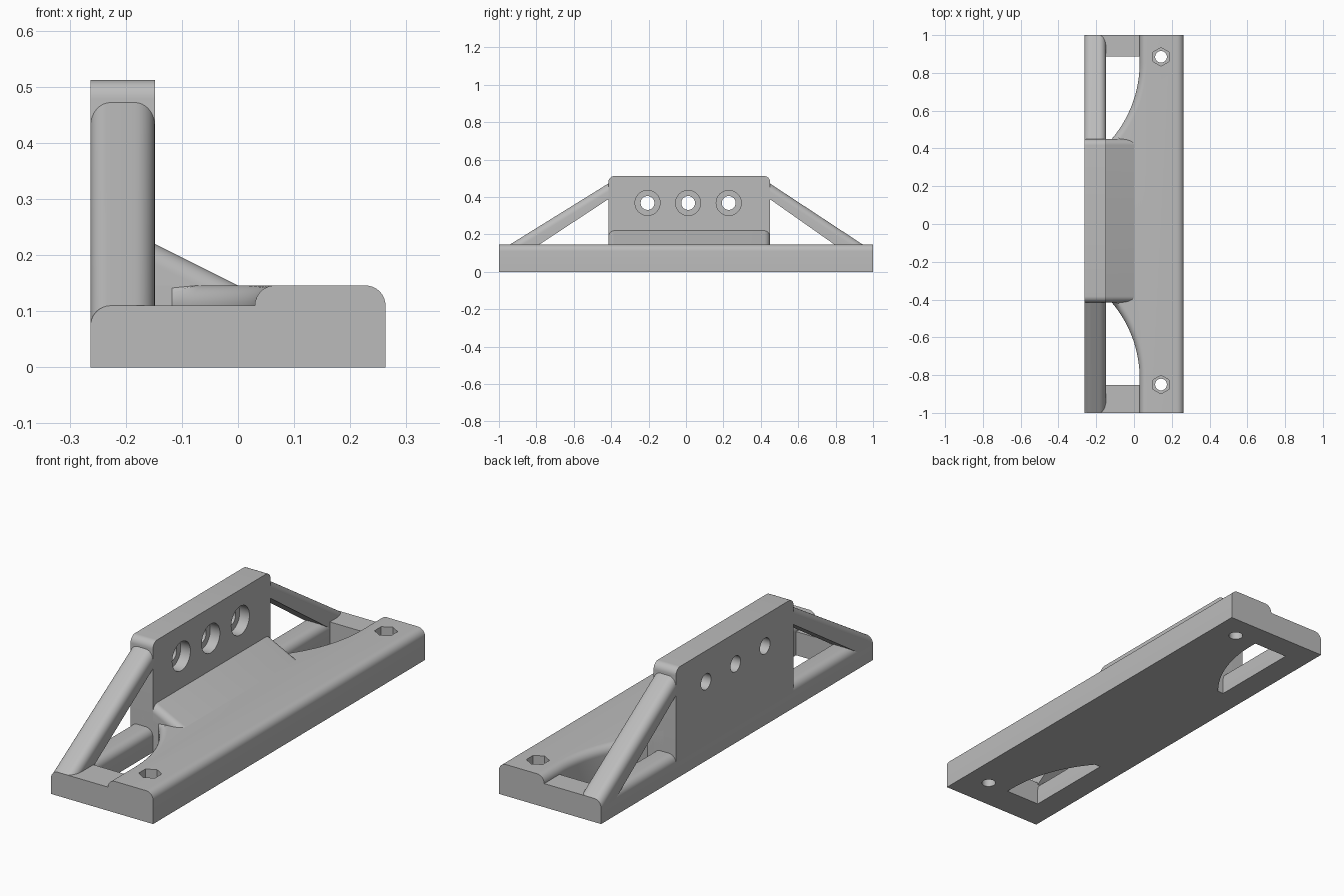
import bpy, bmesh, math
from mathutils import Vector

if "Cube" in bpy.data.objects:
    bpy.data.objects.remove(bpy.data.objects["Cube"], do_unlink=True)

grey = bpy.data.materials.new("plain grey")
grey.use_nodes = True
COLOR = (0.5, 0.5, 0.5, 1)
grey.diffuse_color = COLOR
grey.node_tree.nodes["Principled BSDF"].inputs["Base Color"].default_value = COLOR

MID = 0.0175          # centre of the bracket along y
BACK, INNER, STEP, EDGE = -0.263, -0.148, 0.03, 0.263
LOW, HIGH, TOP = 0.11, 0.146, 0.512
HALF = 0.4325         # half length of the upright plate
FILLET = 0.036


def prism(name, outline, axis, lo, hi, rounded=None, radius=FILLET):
    """Extrude an outline along an axis; round the edges chosen by a rule."""
    place = {"x": lambda a, b, h: (h, a, b),
             "y": lambda a, b, h: (a, h, b),
             "z": lambda a, b, h: (a, b, h)}[axis]
    bm = bmesh.new()
    face = bm.faces.new([bm.verts.new(place(a, b, lo)) for a, b in outline])
    new = bmesh.ops.extrude_face_region(bm, geom=[face])["geom"]
    shift = Vector(place(0, 0, hi - lo))
    bmesh.ops.translate(bm, vec=shift, verts=[v for v in new if isinstance(v, bmesh.types.BMVert)])
    bmesh.ops.recalc_face_normals(bm, faces=bm.faces)
    if rounded:
        edges = [e for e in bm.edges if rounded(e.verts[0].co, e.verts[1].co)]
        bmesh.ops.bevel(bm, geom=edges, offset=radius, segments=8, profile=0.5, affect="EDGES")
    mesh = bpy.data.meshes.new(name)
    bm.to_mesh(mesh)
    bm.free()
    mesh.materials.append(grey)
    obj = bpy.data.objects.new(name, mesh)
    bpy.context.collection.objects.link(obj)
    return obj


def rect(a0, a1, b0, b1):
    return [(a0, b0), (a1, b0), (a1, b1), (a0, b1)]


def ring(a, b, r, n, turn=0.0):
    return [(a + r * math.cos(turn + i * math.tau / n),
             b + r * math.sin(turn + i * math.tau / n)) for i in range(n)]


def cut(obj, cutter):
    cutter.hide_render = True
    mod = obj.modifiers.new("cut", "BOOLEAN")
    mod.operation, mod.solver, mod.object = "DIFFERENCE", "EXACT", cutter
    bpy.context.view_layer.objects.active = obj
    bpy.ops.object.modifier_apply(modifier=mod.name)
    bpy.data.objects.remove(cutter, do_unlink=True)


def along_y(p, q):
    return abs(p.x - q.x) < 1e-4 and abs(p.z - q.z) < 1e-4


def along_x(p, q):
    return abs(p.y - q.y) < 1e-4 and abs(p.z - q.z) < 1e-4


# Front deck with two swept hollows on its inner side
reach, depth = 0.4025, STEP + 0.118
R = (reach ** 2 + depth ** 2) / (2 * depth)
sweep = math.asin(reach / R)
arc = [(STEP - R + R * math.cos(sweep * i / 16), HALF + reach - R * math.sin(sweep * i / 16))
       for i in range(17)]
outline = [(EDGE, -1), (EDGE, 1), (STEP, 1)]
outline += [(x, MID + y) for x, y in arc]
outline += [(INNER, MID + HALF), (INNER, MID - HALF)]
outline += [(x, MID - y) for x, y in reversed(arc)]
outline += [(STEP, -1)]


def deck_edge(p, q):
    on_top = min(p.z, q.z) > HIGH - 1e-4
    inside = min(p.x, q.x) > INNER + 0.01
    return on_top and inside and abs(p.y - q.y) > 1e-4


deck = prism("deck", outline, "z", 0, HIGH, deck_edge)

# Back rail under the plate and struts
rail = prism("back_rail", rect(BACK, INNER, 0, LOW), "y", -1, 1,
             lambda p, q: along_y(p, q) and p.z > LOW - 1e-4)

# End bridges joining rail and deck
ends = [prism("front_end_bridge", rect(-0.21, 0.06, 0, LOW), "y", -1, MID - 0.87),
        prism("back_end_bridge", rect(-0.21, 0.06, 0, LOW), "y", MID + 0.87, 1)]

# Upright plate with rounded top corners
plate = prism("upright_plate", rect(MID - HALF, MID + HALF, 0.05, TOP), "x", BACK, INNER,
              lambda p, q: along_x(p, q) and p.z > TOP - 1e-4, 0.033)

# Sloped brace at the foot of the plate
brace = prism("foot_brace", [(-0.2, 0.246), (0, HIGH), (0, 0.1), (-0.2, 0.1)], "y",
              MID - HALF, MID + HALF,
              lambda p, q: abs(p.y - q.y) < 1e-4 and min(p.z, q.z) > HIGH - 1e-4, 0.032)

# Diagonal struts with rounded upper edges
struts = []
for name, side in (("front_strut", -1), ("back_strut", 1)):
    root, tip = MID + side * 0.41, side * 0.999
    profile = [(root, 0.486), (tip, LOW), (tip, 0.05), (side * 0.93, 0.05), (root, 0.403)]
    struts.append(prism(name, profile, "x", BACK, INNER,
                        lambda p, q: abs(p.x - q.x) < 1e-4 and min(p.z, q.z) > LOW - 1e-4
                        and max(p.z, q.z) > 0.48 and abs(p.y - q.y) > 0.1))

# Bolt holes with hexagonal pockets in the deck
for side in (-1, 1):
    y = MID + side * 0.8675
    cut(deck, prism("pocket_cutter", ring(0.143, y, 0.049, 6, math.pi / 2), "z", 0.085, 0.2))
    cut(deck, prism("bolt_cutter", ring(0.143, y, 0.031, 32), "z", -0.1, 0.2))

# Counterbored holes through the plate
for k in (-1, 0, 1):
    y = MID - 0.006 + k * 0.217
    cut(plate, prism("bore_cutter", ring(y, 0.368, 0.067, 40), "x", INNER - 0.05, 0))
    cut(plate, prism("hole_cutter", ring(y, 0.368, 0.037, 32), "x", -0.4, 0))

# Smooth the fillets and holes while keeping corners crisp
bpy.ops.object.select_all(action="DESELECT")
for obj in [deck, rail, plate, brace] + ends + struts:
    obj.select_set(True)
    bpy.context.view_layer.objects.active = obj
bpy.ops.object.shade_smooth_by_angle(angle=math.radians(30))
